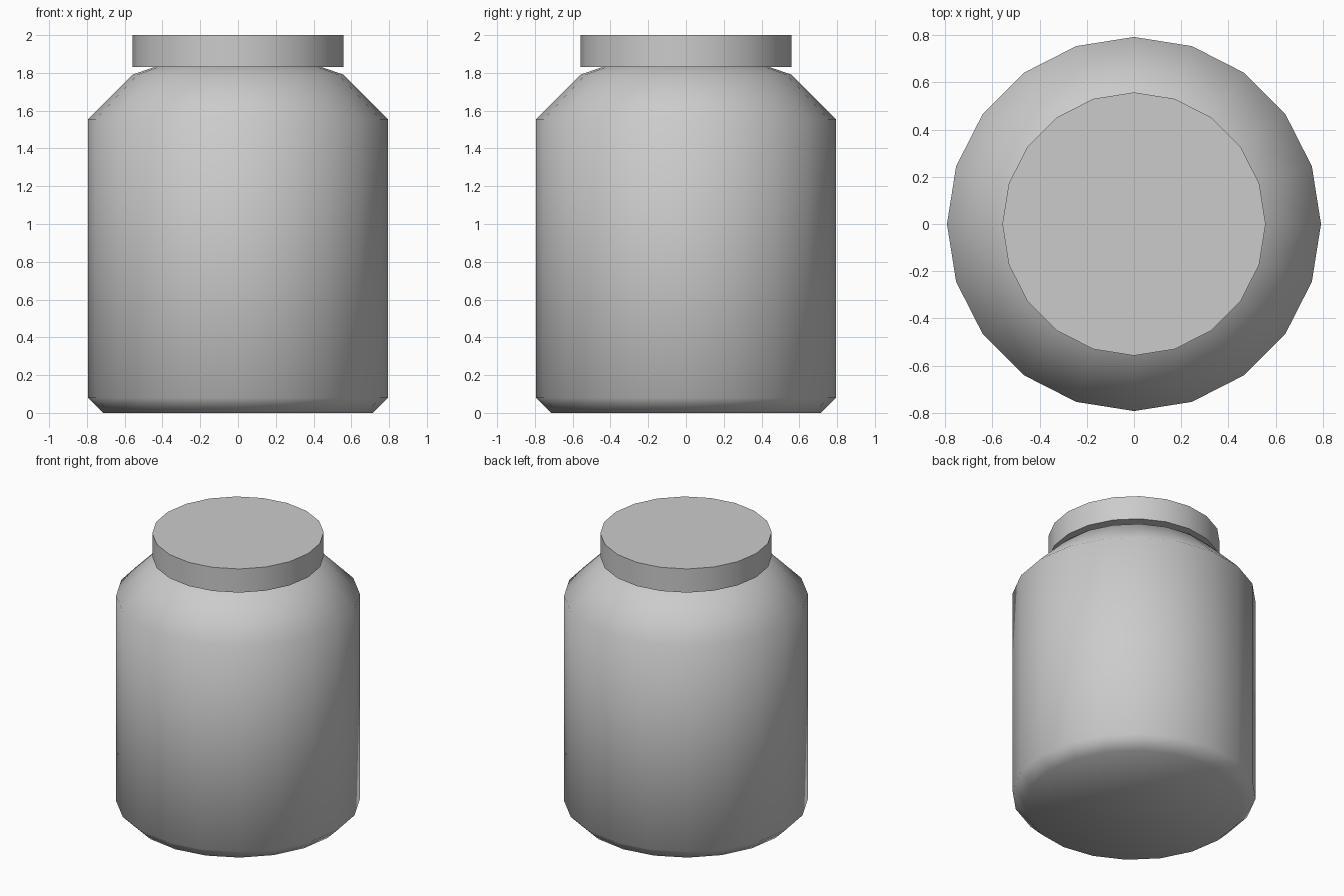
import bpy, bmesh
from math import radians, cos, sin, pi

if "Cube" in bpy.data.objects:
    bpy.data.objects.remove(bpy.data.objects["Cube"])

SIDES = 20


def lathe(name, profile, angle):
    """Revolve (radius, z) points about z, capping both ends."""
    bm = bmesh.new()
    rings = [[bm.verts.new((r * cos(2 * pi * i / SIDES), r * sin(2 * pi * i / SIDES), z))
              for i in range(SIDES)] for r, z in profile]
    for low, high in zip(rings, rings[1:]):
        for i in range(SIDES):
            j = (i + 1) % SIDES
            bm.faces.new((low[i], low[j], high[j], high[i]))
    bm.faces.new(rings[0][::-1])
    bm.faces.new(rings[-1])
    mesh = bpy.data.meshes.new(name)
    bm.to_mesh(mesh)
    bm.free()
    obj = bpy.data.objects.new(name, mesh)
    bpy.context.collection.objects.link(obj)
    bpy.ops.object.select_all(action='DESELECT')
    obj.select_set(True)
    bpy.context.view_layer.objects.active = obj
    bpy.ops.object.shade_smooth_by_angle(angle=radians(angle))
    return obj


# Jar body: chamfered base, straight wall, sloped shoulder, neck inside the lid
lathe("jar_body", [(0.713, 0), (0.793, 0.08), (0.793, 1.555), (0.56, 1.79),
                   (0.44, 1.832), (0.44, 1.9)], 55)

# Flat disc lid
lathe("lid", [(0.558, 1.83), (0.558, 2.0)], 40)
